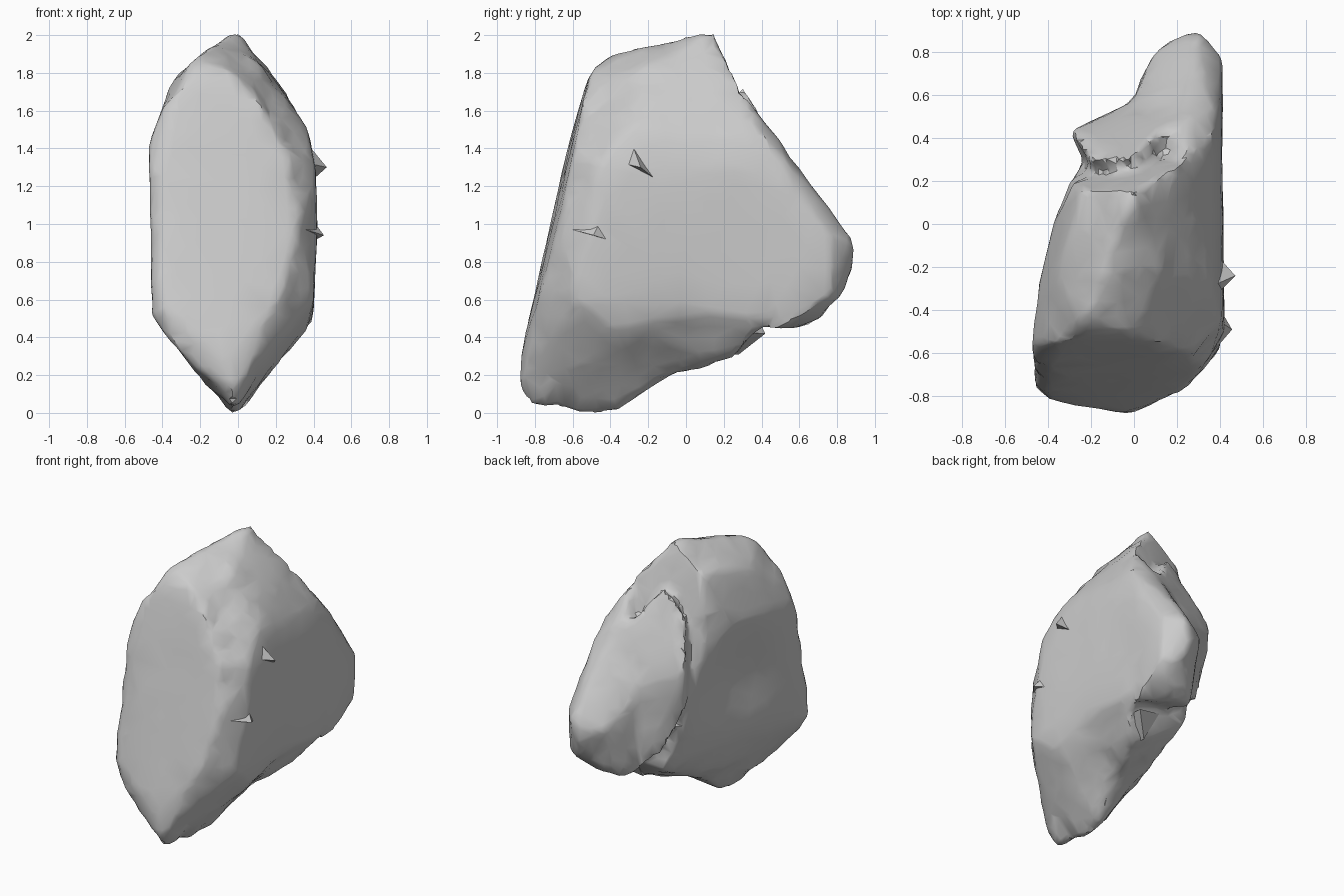
import bpy, bmesh
from math import radians, exp
from mathutils import Vector, noise

cube = bpy.data.objects.get("Cube")
if cube:
    bpy.data.objects.remove(cube, do_unlink=True)

stone = bpy.data.materials.new("stone_grey")
stone.use_nodes = True
stone_colour = (0.6, 0.6, 0.6, 1)
stone.diffuse_color = stone_colour
for node in stone.node_tree.nodes:
    if node.type == "BSDF_PRINCIPLED":
        node.inputs["Base Color"].default_value = stone_colour
        node.inputs["Roughness"].default_value = 0.9


def hull_object(name, *groups):
    """Wrap each group of corner points in a closed convex solid."""
    bm = bmesh.new()
    for points in groups:
        corners = [bm.verts.new(point) for point in points]
        result = bmesh.ops.convex_hull(bm, input=corners)
        loose = set(result["geom_interior"]) | set(result["geom_unused"])
        loose = [v for v in loose if isinstance(v, bmesh.types.BMVert)]
        bmesh.ops.delete(bm, geom=loose, context="VERTS")
    bmesh.ops.recalc_face_normals(bm, faces=bm.faces)
    mesh = bpy.data.meshes.new(name)
    bm.to_mesh(mesh)
    bm.free()
    mesh.materials.append(stone)
    obj = bpy.data.objects.new(name, mesh)
    bpy.context.collection.objects.link(obj)
    return obj


def bake(obj):
    """Replace the mesh by its modified result."""
    bpy.context.view_layer.update()
    graph = bpy.context.evaluated_depsgraph_get()
    mesh = bpy.data.meshes.new_from_object(obj.evaluated_get(graph))
    obj.modifiers.clear()
    obj.data = mesh
    if not mesh.materials:
        mesh.materials.append(stone)
    return mesh


# Rim of the broad leaning front face
front_rim = [
    (-.02, -.81, .04), (-.02, -.88, .12), (-.05, -.88, .28), (-.3, -.81, .31),
    (-.39, -.82, .54), (-.46, -.76, .52), (-.39, -.74, .9), (-.46, -.66, .9),
    (-.39, -.64, 1.35), (-.48, -.58, 1.41), (-.4, -.55, 1.6),
    (-.3, -.53, 1.75), (-.12, -.47, 1.85), (0, -.51, 1.77),
    (.12, -.55, 1.62), (.25, -.59, 1.4), (.32, -.67, 1), (.22, -.78, .6),
    (.08, -.84, .3)]

# Flat flank of the main body
flank = [
    (.4, -.58, .6), (.42, -.5, 1), (.41, -.45, 1.3), (.37, -.3, 1.5),
    (.41, .35, 1.3), (.4, .45, .52), (.38, 0, .48), (.37, -.4, .45)]

# Brow above the hollow on the opposite side, and its lower back edge
brow = [
    (-.45, -.27, 1.43), (-.38, .02, 1.45), (-.3, .19, 1.35),
    (-.26, .28, 1), (-.2, .35, .72), (-.1, .4, .47)]

# Narrow crown
crown = [
    (0, .15, 2.02), (-.1, -.1, 1.95), (-.2, -.39, 1.9), (-.35, -.2, 1.76),
    (-.25, .15, 1.82), (.08, .2, 1.9), (.1, -.2, 1.85), (.24, .29, 1.7),
    (.21, 0, 1.75), (.36, .38, 1.47)]

# Pointed base and rising underside
base = [
    (-.02, -.44, -.02), (.05, -.26, .1), (.1, -.14, .2), (.14, 0, .25),
    (.2, .24, .29), (.3, .3, .36), (-.2, -.5, .2), (-.15, 0, .35),
    (-.08, .3, .42)]

# Ridge with a projecting knob behind the hollow
ridge = [
    (-.3, .43, 1.25), (-.28, .39, .95), (-.15, .47, .65), (0, .56, .49),
    (0, .57, 1.1), (-.2, .29, 1.6), (-.02, .3, 1.74), (.2, .5, 1.42),
    (.2, .3, .6), (.2, .2, 1.3), (-.2, .2, 1.1)]

# Tail with a sloping back and flat underside
tail = [
    (0, .56, .49), (0, .57, 1.1), (.08, .65, .45), (.03, .67, .8),
    (.1, .81, .85), (.24, .3, 1.7), (.36, .42, 1.48), (.2, .5, 1.42),
    (.26, .63, 1.24), (.28, .81, 1.01), (.3, .9, .89), (.25, .89, .77),
    (.28, .83, .63), (.25, .75, .54), (.25, .6, .46), (.37, .46, .44),
    (.41, .77, .94), (.41, .76, .62), (.4, .58, .5), (.41, .52, 1.22),
    (.41, .2, 1.3), (.3, .2, .52)]

body = front_rim + flank + brow + crown + base
rock = hull_object("rock", body, ridge, tail)
remesh = rock.modifiers.new("even_mesh", "REMESH")
remesh.mode = "VOXEL"
remesh.voxel_size = 0.03
soften = rock.modifiers.new("worn_edges", "SMOOTH")
soften.factor = 0.5
soften.iterations = 2
mesh = bake(rock)

# Shallow hollows: centre, radius, push
hollows = [
    (Vector((-.37, -.12, 1)), .32, Vector((.07, 0, 0))),
    (Vector((.08, -.08, .18)), .18, Vector((-.01, 0, .06))),
    (Vector((.3, 0, .4)), .25, Vector((-.025, 0, .015)))]
normals = [v.normal.copy() for v in mesh.vertices]
for v, normal in zip(mesh.vertices, normals):
    shift = Vector()
    for centre, radius, push in hollows:
        facing = max(0, -normal.dot(push.normalized()))
        shift += push * facing * exp(-((v.co - centre).length / radius) ** 2)
    # Chipped rims are rougher than the broad faces
    flat = max(abs(normal.x), abs(normal.y))
    rough = 0.004 + 0.06 * max(0, 0.95 - flat)
    shift += normal * noise.noise(v.co * 8) * min(rough, 0.018)
    v.co += shift

facets = rock.modifiers.new("facets", "DECIMATE")
facets.ratio = 0.13
bake(rock)

# Small splinters standing off the flank and under the tail
splinters = {
    "upper_splinter": [(.38, -.33, 1.32), (.38, -.28, 1.41),
                       (.38, -.14, 1.22), (.47, -.24, 1.3)],
    "lower_splinter": [(.36, -.6, .97), (.38, -.44, 1.04),
                       (.38, -.36, .9), (.455, -.49, .94)],
    "tail_splinter": [(.3, .42, .42), (.15, .28, .31), (.17, .16, .3),
                      (.3, .2, .43), (.12, .4, .46)]}
parts = [rock] + [hull_object(name, pts) for name, pts in splinters.items()]

for part in parts:
    part.data.shade_smooth()
    part.data.set_sharp_from_angle(angle=radians(32))
